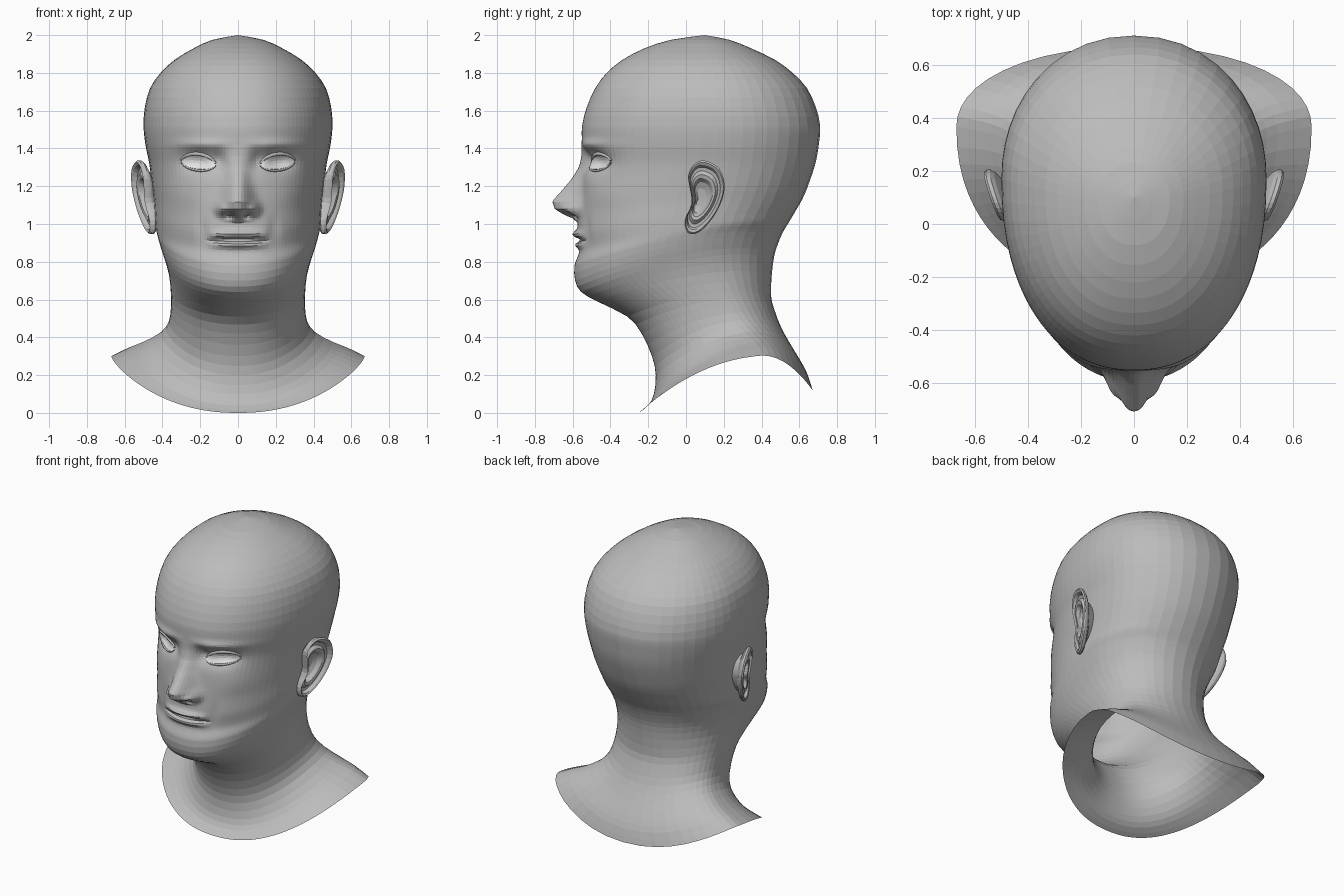
import bpy, bmesh, math
from mathutils import Vector
from mathutils.bvhtree import BVHTree

cube = bpy.data.objects.get("Cube")
if cube:
    bpy.data.objects.remove(cube, do_unlink=True)


def material(name, value):
    mat = bpy.data.materials.new(name)
    mat.use_nodes = True
    colour = (value, value, value, 1)
    mat.diffuse_color = colour
    mat.node_tree.nodes["Principled BSDF"].inputs["Base Color"].default_value = colour
    return mat


skin = material("grey skin", 0.5)
eye_white = material("pale eye", 0.8)


def add_object(name, data, mat):
    obj = bpy.data.objects.new(name, data)
    data.materials.append(mat)
    bpy.context.collection.objects.link(obj)
    return obj


def mesh_object(name, bm, mat):
    mesh = bpy.data.meshes.new(name)
    bmesh.ops.recalc_face_normals(bm, faces=bm.faces[:])
    bm.to_mesh(mesh)
    return add_object(name, mesh, mat)


def skin_rows(bm, rows, closed=True):
    """Bridge successive rows of points with quads."""
    grid = [[bm.verts.new(p) for p in row] for row in rows]
    count = len(grid[0])
    for a, b in zip(grid, grid[1:]):
        for i in range(count if closed else count - 1):
            j = (i + 1) % count
            bm.faces.new((a[i], a[j], b[j], b[i]))
    bmesh.ops.remove_doubles(bm, verts=bm.verts[:], dist=0.0001)


def spline(a, b, c, d, t):
    """Catmull-Rom point between b and c, for tuples of any length."""
    return [0.5 * (2 * q + (r - p) * t + (2 * p - 5 * q + 4 * r - s) * t * t
                   + (3 * q - p - 3 * r + s) * t ** 3)
            for p, q, r, s in zip(a, b, c, d)]


def lookup(table, z):
    """Linear lookup of the remaining columns by the first one."""
    if z <= table[0][0]:
        return table[0][1:]
    for a, b in zip(table, table[1:]):
        if z <= b[0]:
            t = (z - a[0]) / (b[0] - a[0])
            return [p + (q - p) * t for p, q in zip(a[1:], b[1:])]
    return table[-1][1:]


# Neck sections: front z, side z, back z, front y, back y, half width
neck = [(0, .3, .12, -.25, .67, .67), (.04, .34, .2, -.2, .645, .58),
        (.1, .37, .27, -.17, .61, .5), (.2, .42, .36, -.16, .555, .41),
        (.3, .48, .45, -.18, .505, .367), (.42, .56, .54, -.235, .47, .355),
        (.51, .63, .62, -.31, .45, .355), (.59, .73, .74, -.47, .455, .365),
        (.64, .81, .83, -.555, .467, .385), (.7, .87, .89, -.587, .485, .405),
        (.78, .93, .95, -.59, .51, .423), (.86, .98, 1.01, -.565, .545, .435)]
# Skull sections: z, front y, back y, half width
skull = [(1.2, -.555, .645, .455), (1.32, -.545, .685, .47), (1.42, -.55, .703, .49),
         (1.52, -.55, .71, .5), (1.62, -.525, .687, .493), (1.72, -.48, .64, .465),
         (1.8, -.42, .565, .41), (1.87, -.335, .47, .335), (1.93, -.22, .345, .235),
         (1.975, -.08, .23, .135), (2, .1, .1, 0)]
sections = neck + [(.96, 1.04, 1.06, -.575, .575, .44), (1.08, 1.12, 1.13, -.565, .615, .445)]
sections += [(z, z, z, f, b, w) for z, f, b, w in skull]

# Nose: z, projection, half width
nose = [(1.005, 0, .06), (1.03, .03, .065), (1.05, .08, .07), (1.08, .13, .075),
        (1.12, .147, .075), (1.18, .098, .065), (1.24, .053, .055),
        (1.3, .022, .05), (1.36, .008, .05), (1.42, 0, .05)]


def bump(x, z, cx, cz, sx, sz):
    return math.exp(-((x - cx) / sx) ** 2 - ((z - cz) / sz) ** 2)


def relief(x, z):
    """Facial features as an offset along y (negative is forward)."""
    x = abs(x)
    height, width = lookup(nose, z)
    y = -height * math.exp(-(x / width) ** 2.4)
    y -= .045 * bump(x, z, .085, 1.08, .03, .032)     # nostril wings
    y += .035 * bump(x, z, .045, 1.045, .02, .014)    # nostrils
    y += .05 * bump(x, z, .21, 1.33, .09, .055)       # eye sockets
    y += .025 * bump(x, z, .1, 1.34, .035, .05)       # inner eye corners
    y -= .018 * bump(x, z, .2, 1.42, .13, .028)       # brows
    y -= .012 * bump(x, z, .3, 1.16, .1, .08)         # cheekbones
    y += .01 * bump(x, z, .19, .97, .03, .07)         # smile folds
    lips = max(0, 1 - (x / .165) ** 2)
    y -= lips * .028 * bump(0, z, 0, .945, 1, .02)
    y -= lips * .022 * bump(0, z, 0, .888, 1, .018)
    y += math.sqrt(lips) * .022 * bump(0, z, 0, .915, 1, .009)
    return y


def power(v, e):
    return math.copysign(abs(v) ** e, v)


HALF = 40
angles = []
for i in range(-HALF, HALF):
    s = i / HALF
    angles.append(math.pi * (.35 * s + .65 * s ** 3))   # finer towards the face


def ring(zf, zs, zb, yf, yb, w):
    centre = yf + (yb - yf) * (.57 + max(0, .5 - zs) / 2)
    points = []
    for t in angles:
        c = math.cos(t)
        e = 2 / 2.2 if c > 0 else 2 / 2.1
        c = power(c, e)
        x = w * power(math.sin(t), e)
        z = zs + (zf - zb) / 2 * c + ((zf + zb) / 2 - zs) * c * c
        y = centre - c * ((centre - yf) if c > 0 else (yb - centre))
        points.append((x, y + (relief(x, z) if c > 0 else 0), z))
    return points


# Head and neck: one open shell
rows = []
last = len(sections) - 1
for k in range(last):
    a, b, c, d = (sections[min(max(k + o, 0), last)] for o in (-1, 0, 1, 2))
    in_face = .77 < b[0] < 1.43
    steps = math.ceil((c[0] - b[0]) / .0125) if in_face else 2
    rows += [ring(*spline(a, b, c, d, i / steps)) for i in range(steps)]
rows.append(ring(*sections[-1]))
bm = bmesh.new()
skin_rows(bm, rows)
surface = BVHTree.FromBMesh(bm)
mesh_object("head_and_neck", bm, skin)
bm.free()


def on_face(x, z, lift):
    hit = surface.ray_cast(Vector((x, -2, z)), Vector((0, 1, 0)))[0]
    return Vector((x, hit.y - lift, z))


# Eyes: almond plates with lids
def almond(side, u, v):
    arch = max(0, 1 - u * u) ** .7
    return side * (.21 + .092 * u), 1.322 + .008 * u + v * arch * (.042 if v > 0 else .034)


def eye(label, side):
    bm = bmesh.new()
    steps = [i / 8 for i in range(-8, 9)]
    skin_rows(bm, [[on_face(*almond(side, u, v / 3), .008) for u in steps]
                   for v in range(-3, 4)], closed=False)
    mesh_object(label + "_eye", bm, eye_white)
    bm.free()
    for part, v, thick in (("upper", 1, .011), ("lower", -1, .007)):
        curve = bpy.data.curves.new(label + "_" + part + "_eyelid", "CURVE")
        curve.dimensions = "3D"
        curve.bevel_depth = thick
        curve.bevel_resolution = 1
        curve.use_fill_caps = True
        line = curve.splines.new("POLY")
        line.points.add(len(steps) - 1)
        for point, u in zip(line.points, steps):
            x, z = almond(side, u, v)
            point.co = (*on_face(x, z + v * thick * .6, .004), 1)
            point.radius = 1 - .5 * u * u
        add_object(curve.name, curve, skin)


# Ears: outline in y and z, then rings from the hollow over the rim to the head
outline = [(.1, 1.335), (.175, 1.295), (.205, 1.2), (.18, 1.1), (.125, 1.01), (.06, .952),
           (.01, .955), (-.005, 1.02), (.03, 1.11), (.02, 1.19), (.012, 1.26), (.045, 1.32)]
# Each ring: scale, height above the ear plane
ear_rings = [(0, -.035), (.25, -.032), (.42, -.02), (.52, .006), (.62, .01), (.72, -.008),
             (.82, -.006), (.88, .014), (.95, .02), (1, .01), (1, -.005), (.93, -.018),
             (.7, -.035), (.55, -.1)]


def ear(label, side):
    n = len(outline)
    loop = [spline(*(outline[(k + o) % n] for o in (-1, 0, 1, 2)), i / 3)
            for k in range(n) for i in range(3)]
    rows = []
    for scale, height in ear_rings:
        row = []
        for oy, oz in loop:
            y = .075 + (oy - .075) * scale
            z = 1.14 + (oz - 1.14) * scale
            x = .478 + .36 * (y - .05) + .12 * (z - 1.1) + height
            row.append((side * x, y, z))
        rows.append(row)
    bm = bmesh.new()
    skin_rows(bm, rows)
    mesh_object(label + "_ear", bm, skin)
    bm.free()


for label, side in (("left", 1), ("right", -1)):
    eye(label, side)
    ear(label, side)
